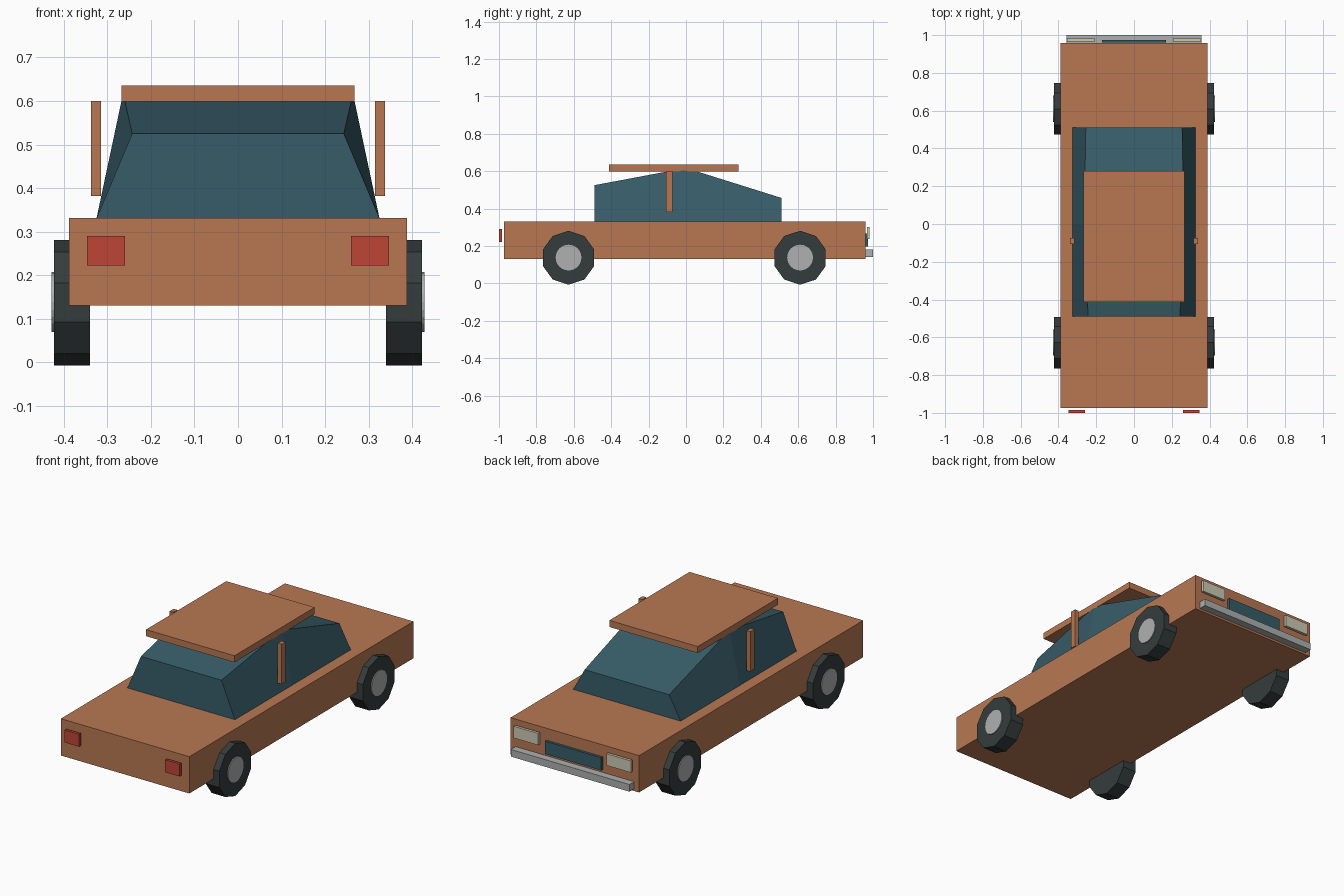
import bpy, bmesh, math
from mathutils import Matrix

if "Cube" in bpy.data.objects:
    bpy.data.objects.remove(bpy.data.objects["Cube"])


def material(name, rgb):
    m = bpy.data.materials.new(name)
    m.diffuse_color = (*rgb, 1)
    m.use_nodes = True
    m.node_tree.nodes["Principled BSDF"].inputs["Base Color"].default_value = m.diffuse_color
    return m


PAINT = material("copper paint", (0.48, 0.187, 0.085))
GLASS = material("blue glass", (0.038, 0.108, 0.14))
RUBBER = material("dark rubber", (0.036, 0.046, 0.046))
METAL = material("grey metal", (0.42, 0.44, 0.43))
RED = material("red lamp", (0.51, 0.06, 0.036))
CREAM = material("cream lamp", (0.61, 0.59, 0.45))


def add_object(name, bm, mat):
    bmesh.ops.recalc_face_normals(bm, faces=bm.faces)
    me = bpy.data.meshes.new(name)
    bm.to_mesh(me)
    bm.free()
    me.materials.append(mat)
    ob = bpy.data.objects.new(name, me)
    bpy.context.collection.objects.link(ob)
    return ob


def box(name, x, y, z, mat):
    """Box from (min, max) ranges."""
    bm = bmesh.new()
    size = [b - a for a, b in (x, y, z)]
    mid = [(a + b) / 2 for a, b in (x, y, z)]
    bmesh.ops.create_cube(bm, size=1, matrix=Matrix.Translation(mid) @ Matrix.Diagonal((*size, 1)))
    return add_object(name, bm, mat)


def disc(name, x0, x1, y, z, radius, sides, mat):
    """Cylinder along x with a flat side at the bottom."""
    bm = bmesh.new()
    turn = Matrix.Rotation(math.pi / 2, 4, 'Y') @ Matrix.Rotation(math.pi / 2, 4, 'Z')
    bmesh.ops.create_cone(bm, cap_ends=True, segments=sides, radius1=radius, radius2=radius,
                          depth=abs(x1 - x0),
                          matrix=Matrix.Translation(((x0 + x1) / 2, y, z)) @ turn)
    return add_object(name, bm, mat)


# Body and roof
box("body", (-0.388, 0.388), (-0.974, 0.959), (0.13, 0.331), PAINT)
box("roof", (-0.267, 0.267), (-0.412, 0.28), (0.599, 0.635), PAINT)

# Glass cabin lofted through rear, middle and front sections
bm = bmesh.new()
sections = []
for y, top_x, top_z in ((-0.49, 0.243, 0.525), (0.0, 0.264, 0.617), (0.51, 0.255, 0.457)):
    points = ((-0.325, 0.33), (0.325, 0.33), (top_x, top_z), (-top_x, top_z))
    sections.append([bm.verts.new((px, y, pz)) for px, pz in points])
for a, b in zip(sections, sections[1:]):
    for i in range(4):
        j = (i + 1) % 4
        bm.faces.new((a[i], a[j], b[j], b[i]))
bm.faces.new(sections[0])
bm.faces.new(sections[-1])
add_object("cabin", bm, GLASS)

# Paired parts on each side
for side, s in (("left", -1), ("right", 1)):
    def span(a, b):
        return tuple(sorted((s * a, s * b)))

    box(f"{side}_pillar", span(0.315, 0.338), (-0.107, -0.073), (0.382, 0.6), PAINT)
    box(f"{side}_tail_light", span(0.26, 0.347), (-1.0, -0.985), (0.222, 0.29), RED)
    box(f"{side}_headlight", span(0.206, 0.354), (0.967, 0.982), (0.238, 0.302), CREAM)
    for end, y in (("rear", -0.628), ("front", 0.61)):
        disc(f"{side}_{end}_tyre", s * 0.34, s * 0.423, y, 0.137, 0.144, 10, RUBBER)
        disc(f"{side}_{end}_hub", s * 0.40, s * 0.428, y, 0.138, 0.069, 24, METAL)

# Grille and bumper
box("grille", (-0.17, 0.17), (0.96, 0.974), (0.197, 0.267), GLASS)
box("bumper", (-0.358, 0.358), (0.958, 1.0), (0.142, 0.181), METAL)
